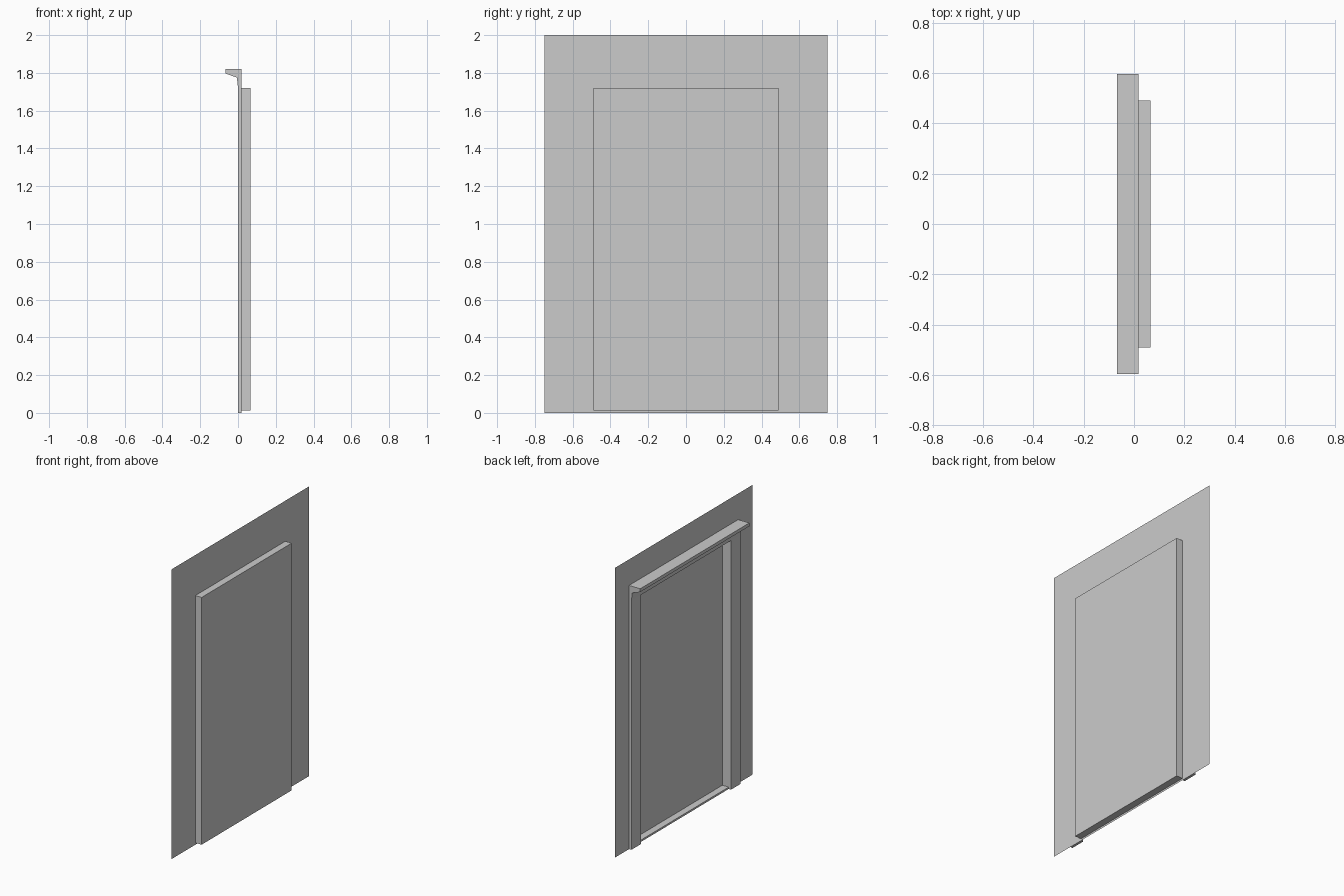
import bpy
import bmesh

cube = bpy.data.objects.get("Cube")
if cube:
    bpy.data.objects.remove(cube, do_unlink=True)

# Main dimensions
WALL_X, FACE_X, DOOR_X = 0.018, 0.0, 0.066
HALF_WALL, HALF_CASING, HALF_DOOR = 0.75, 0.595, 0.491
SILL_Z, HEAD_Z, WALL_TOP = 0.013, 1.72, 2.0

grey = bpy.data.materials.new("plain grey")
grey.use_nodes = True
colour = (0.6, 0.6, 0.6, 1)
grey.diffuse_color = colour
grey.node_tree.nodes["Principled BSDF"].inputs["Base Color"].default_value = colour


def finish(name, bm):
    mesh = bpy.data.meshes.new(name)
    bm.to_mesh(mesh)
    bm.free()
    mesh.materials.append(grey)
    obj = bpy.data.objects.new(name, mesh)
    bpy.context.collection.objects.link(obj)
    return obj


def loop(bm, x, half, low, high):
    """Rectangle of vertices facing +x."""
    corners = [(-half, low), (half, low), (half, high), (-half, high)]
    return [bm.verts.new((x, y, z)) for y, z in corners]


def bridge(bm, outer, inner):
    for i in range(4):
        j = (i + 1) % 4
        bm.faces.new((outer[i], outer[j], inner[j], inner[i]))


def extrude_profile(name, points, start, end):
    """Closed x-z profile swept along y."""
    bm = bmesh.new()
    face = bm.faces.new([bm.verts.new((x, start, z)) for x, z in points])
    result = bmesh.ops.extrude_face_region(bm, geom=[face])
    moved = [v for v in result["geom"] if isinstance(v, bmesh.types.BMVert)]
    bmesh.ops.translate(bm, verts=moved, vec=(0, end - start, 0))
    bmesh.ops.recalc_face_normals(bm, faces=bm.faces)
    return finish(name, bm)


# Thin wall sheet with the door opening
bm = bmesh.new()
bridge(bm, loop(bm, WALL_X, HALF_WALL, 0, WALL_TOP),
       loop(bm, WALL_X, HALF_DOOR, SILL_Z, HEAD_Z))
finish("wall", bm)

# Recessed door: reveals and door panel, open towards -x
bm = bmesh.new()
rim = loop(bm, WALL_X, HALF_DOOR, SILL_Z, HEAD_Z)
back = loop(bm, DOOR_X, HALF_DOOR, SILL_Z, HEAD_Z)
bridge(bm, rim, back)
bm.faces.new(back)
finish("door_recess", bm)

# Side casings
post = [(FACE_X, 0), (WALL_X, 0), (WALL_X, HEAD_Z), (FACE_X, HEAD_Z)]
for side, sign in (("left", 1), ("right", -1)):
    extrude_profile(side + "_casing", post, sign * HALF_DOOR, sign * HALF_CASING)

# Moulded lintel
lintel = [(WALL_X, HEAD_Z), (FACE_X, HEAD_Z), (-0.006, 1.775), (-0.067, 1.797),
          (-0.067, 1.82), (WALL_X, 1.82)]
extrude_profile("lintel", lintel, -HALF_CASING, HALF_CASING)
